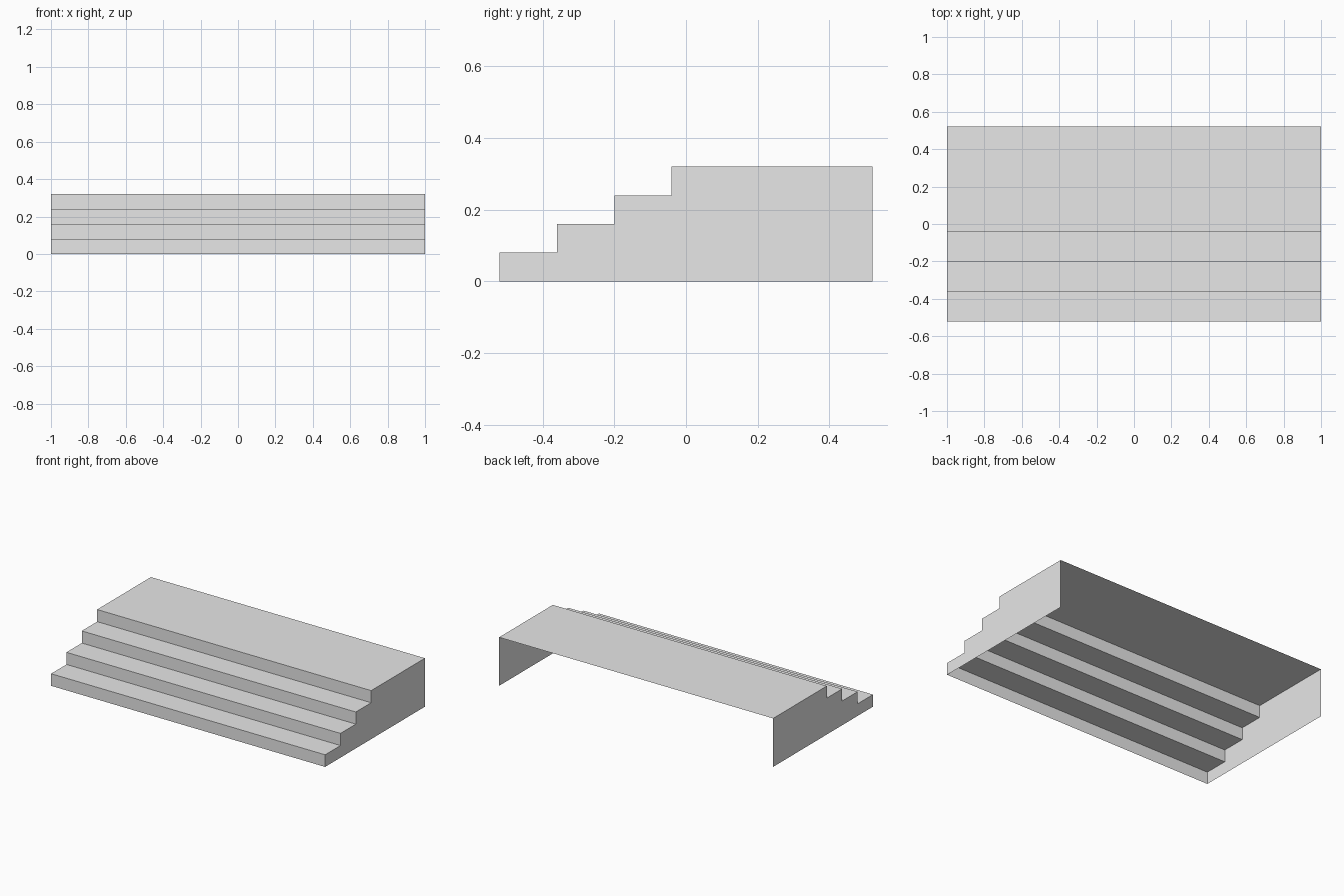
import bpy
import bmesh

cube = bpy.data.objects.get("Cube")
if cube:
    bpy.data.objects.remove(cube, do_unlink=True)

HALF_WIDTH, HALF_DEPTH = 1.0, 0.52
STEPS, RISE, TREAD = 4, 0.08, 0.16

# Single flat grey
grey = bpy.data.materials.new("light_grey")
grey.use_nodes = True
colour = (0.8, 0.8, 0.8, 1)
grey.diffuse_color = colour
grey.node_tree.nodes["Principled BSDF"].inputs["Base Color"].default_value = colour

# Stepped side profile as (y, z), from the front foot to the rear top edge
profile = [(-HALF_DEPTH, 0)]
for i in range(STEPS):
    y, z = -HALF_DEPTH + i * TREAD, (i + 1) * RISE
    rear = HALF_DEPTH if i == STEPS - 1 else y + TREAD
    profile += [(y, z), (rear, z)]

bm = bmesh.new()
left = [bm.verts.new((HALF_WIDTH, y, z)) for y, z in profile]
right = [bm.verts.new((-HALF_WIDTH, y, z)) for y, z in profile]

# Risers, treads and landing
for i in range(len(profile) - 1):
    bm.faces.new((right[i], left[i], left[i + 1], right[i + 1]))

# Side walls; the back and underside stay open
left_foot = bm.verts.new((HALF_WIDTH, HALF_DEPTH, 0))
right_foot = bm.verts.new((-HALF_WIDTH, HALF_DEPTH, 0))
bm.faces.new([left_foot] + left[::-1])
bm.faces.new(right + [right_foot])
bmesh.ops.recalc_face_normals(bm, faces=bm.faces)

# Keep the landing facing up so the whole shell faces outward
bm.normal_update()
landing = max(bm.faces, key=lambda f: f.calc_center_median().z)
if landing.normal.z < 0:
    bmesh.ops.reverse_faces(bm, faces=bm.faces)

mesh = bpy.data.meshes.new("wide_steps")
bm.to_mesh(mesh)
bm.free()
mesh.materials.append(grey)
steps = bpy.data.objects.new("wide_steps", mesh)
bpy.context.collection.objects.link(steps)
